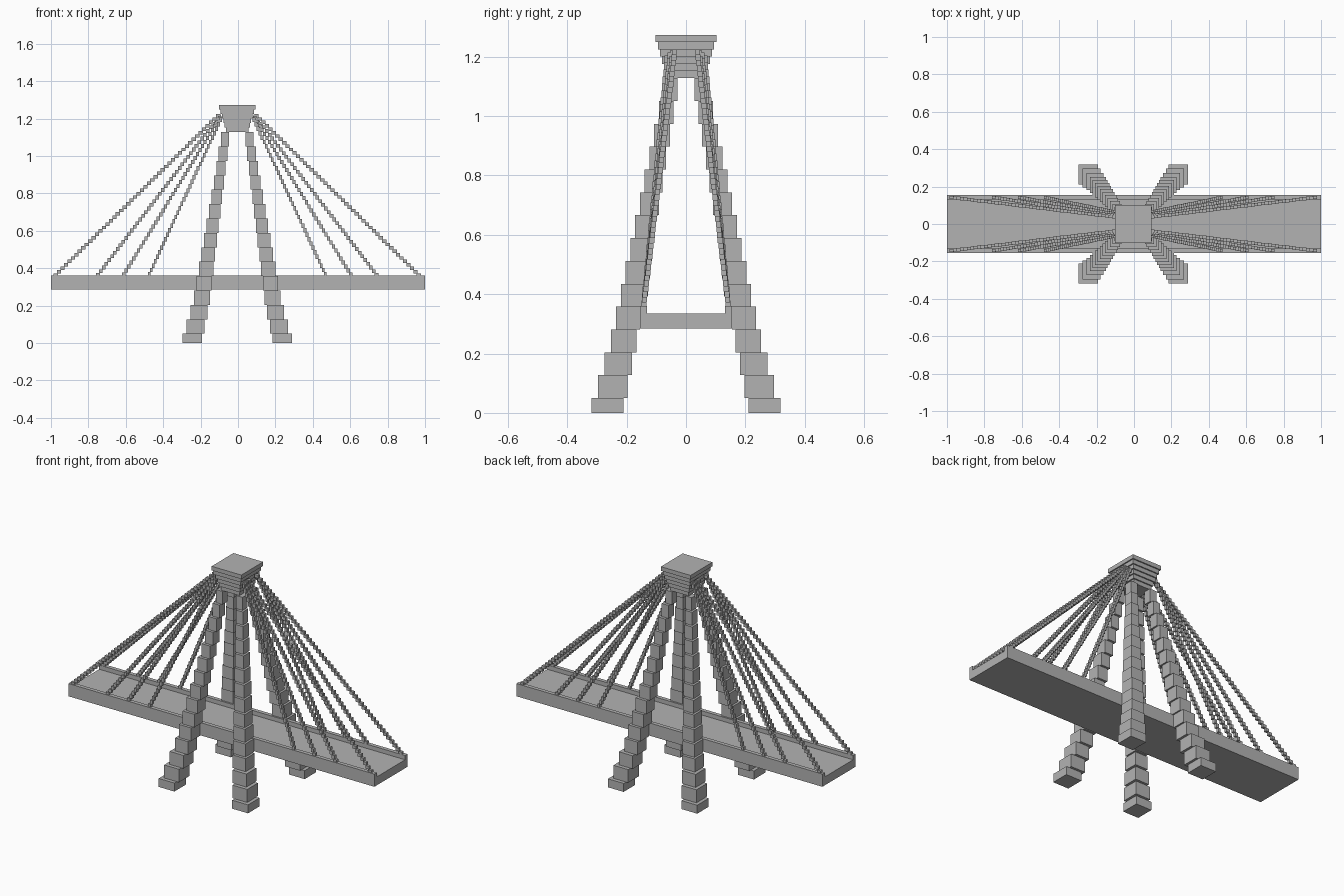
import bpy, bmesh
from mathutils import Vector

# Remove the default cube
if "Cube" in bpy.data.objects:
    bpy.data.objects.remove(bpy.data.objects["Cube"], do_unlink=True)

# Single stone-grey material
GREY = (0.45, 0.45, 0.45, 1)
stone = bpy.data.materials.new("stone_grey")
stone.use_nodes = True
stone.diffuse_color = GREY
stone.node_tree.nodes["Principled BSDF"].inputs["Base Color"].default_value = GREY

SHIFT = -0.004  # the tower sits slightly off the deck's middle


def add_box(bm, lo, hi):
    """Axis-aligned box between two corners."""
    lo, hi = Vector(lo), Vector(hi)
    verts = bmesh.ops.create_cube(bm, size=1)["verts"]
    for v in verts:
        v.co = (lo + hi) / 2 + v.co * Vector(abs(c) for c in hi - lo)


def make_object(name, boxes):
    bm = bmesh.new()
    for lo, hi in boxes:
        add_box(bm, lo, hi)
    mesh = bpy.data.meshes.new(name)
    bm.to_mesh(mesh)
    bm.free()
    mesh.materials.append(stone)
    obj = bpy.data.objects.new(name, mesh)
    bpy.context.collection.objects.link(obj)
    return obj


def lerp(a, b, t):
    return a + (b - a) * t


def taper(k, foot, knee, top):
    """Value at leg block k: steep at the foot, gentler above the knee."""
    return lerp(foot, knee, k / 3) if k < 3 else lerp(knee, top, (k - 3) / 11)


# Bridge deck with raised kerbs along both long edges
make_object("deck", [((-1, -0.132, 0.285), (1, 0.132, 0.335))])
for side, sy in (("front", -1), ("back", 1)):
    make_object(side + "_kerb", [((-1, sy * 0.132, 0.285), (1, sy * 0.155, 0.36))])


# Four stepped legs leaning in towards the cap
def leg_boxes(sx, sy):
    boxes = []
    for k in range(15):
        z0 = 0 if k == 0 else 0.05 + 0.077 * (k - 1)
        z1 = 0.05 + 0.077 * k
        ox, wx = taper(k, 0.292, 0.23, 0.086), taper(k, 0.103, 0.084, 0.042)
        oy, wy = taper(k, 0.318, 0.252, 0.075), taper(k, 0.107, 0.085, 0.046)
        boxes.append(((sx * ox + SHIFT, sy * oy, z0),
                      (sx * (ox - wx) + SHIFT, sy * (oy - wy), z1)))
    return boxes


# Cables as staircases of small blocks: deck x, top x, top y, top z, block count
CABLES = [(0.98, 0.094, 0.037, 1.225, 48),
          (0.752, 0.09, 0.043, 1.222, 44),
          (0.613, 0.087, 0.052, 1.215, 40),
          (0.476, 0.084, 0.062, 1.205, 36)]


def cable_boxes(sx, sy, deck_x, top_x, top_y, top_z, count):
    dz = (top_z - 0.355) / count
    half = Vector(((deck_x - top_x) / count / 2 + 0.002, 0.0085, dz / 2))
    boxes = []
    for i in range(count):
        t = (i + 0.5) / count
        c = Vector((sx * lerp(deck_x, top_x, t) + SHIFT,
                    sy * lerp(0.143, top_y, t), 0.355 + dz * (i + 0.5)))
        boxes.append((c - half, c + half))
    return boxes


for end, sx in (("right", -1), ("left", 1)):
    for side, sy in (("front", -1), ("back", 1)):
        make_object(f"{side}_{end}_leg", leg_boxes(sx, sy))
        for n, spec in enumerate(CABLES):
            make_object(f"{side}_{end}_cable_{n + 1}", cable_boxes(sx, sy, *spec))

# Tower cap: tiers that widen upwards
cap = []
for i in range(6):
    hx, hy = lerp(0.06, 0.097, i / 5), lerp(0.066, 0.102, i / 5)
    z = 1.128 + 0.0242 * i
    cap.append(((SHIFT - hx, -hy, z), (SHIFT + hx, hy, z + 0.0242)))
make_object("tower_cap", cap)
